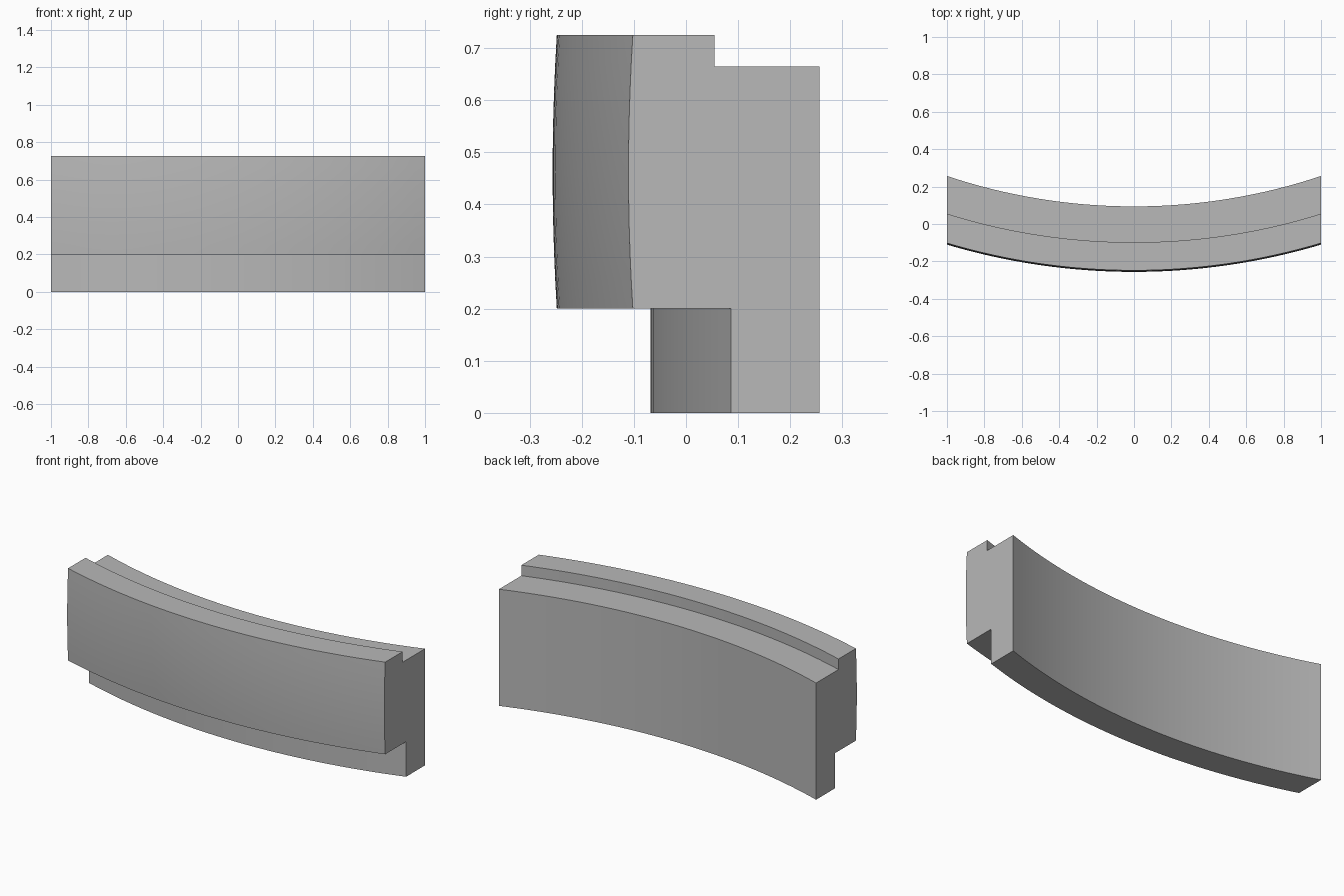
import bpy
import bmesh
from math import sqrt, radians

cube = bpy.data.objects.get("Cube")
if cube:
    bpy.data.objects.remove(cube)

# Single grey material
grey = bpy.data.materials.new("light_grey")
grey.use_nodes = True
colour = (0.48, 0.48, 0.48, 1)
grey.diffuse_color = colour
grey.node_tree.nodes["Principled BSDF"].inputs["Base Color"].default_value = colour

ARC_CENTRE = 3.25          # y of the shared centre of all arcs
SEGMENTS = 40
BULGE_ROWS = 10
LOW, HIGH, LEDGE = 0.2, 0.725, 0.665
BULGE = 0.008


def arc_y(mid_y, x):
    """y at x on the concentric arc that crosses x = 0 at mid_y."""
    return ARC_CENTRE - sqrt((ARC_CENTRE - mid_y) ** 2 - x * x)


# Cross-section at mid-length, as (y, z): back, lower tongue, bulged face, top ledge
back, tongue, ledge, face = 0.094, -0.068, -0.098, -0.248
profile = [(back, LEDGE), (back, 0), (tongue, 0), (tongue, LOW)]
for i in range(BULGE_ROWS + 1):
    t = i / BULGE_ROWS
    profile.append((face - BULGE * 4 * t * (1 - t), LOW + (HIGH - LOW) * t))
profile += [(ledge, HIGH), (ledge, LEDGE)]

# Sweep the cross-section along the arc, with ends cut square to x
bm = bmesh.new()
rings = []
for s in range(SEGMENTS + 1):
    x = -1 + 2 * s / SEGMENTS
    rings.append([bm.verts.new((x, arc_y(y, x), z)) for y, z in profile])
count = len(profile)
for a, b in zip(rings, rings[1:]):
    for i in range(count):
        j = (i + 1) % count
        bm.faces.new((a[i], a[j], b[j], b[i]))
bm.faces.new(rings[0])
bm.faces.new(rings[-1])
bmesh.ops.recalc_face_normals(bm, faces=bm.faces[:])

mesh = bpy.data.meshes.new("curved_rail")
bm.to_mesh(mesh)
bm.free()
mesh.materials.append(grey)
rail = bpy.data.objects.new("curved_rail", mesh)
bpy.context.collection.objects.link(rail)

# Smooth curved faces, crisp edges
bpy.ops.object.select_all(action='DESELECT')
rail.select_set(True)
bpy.context.view_layer.objects.active = rail
bpy.ops.object.shade_smooth_by_angle(angle=radians(30))
